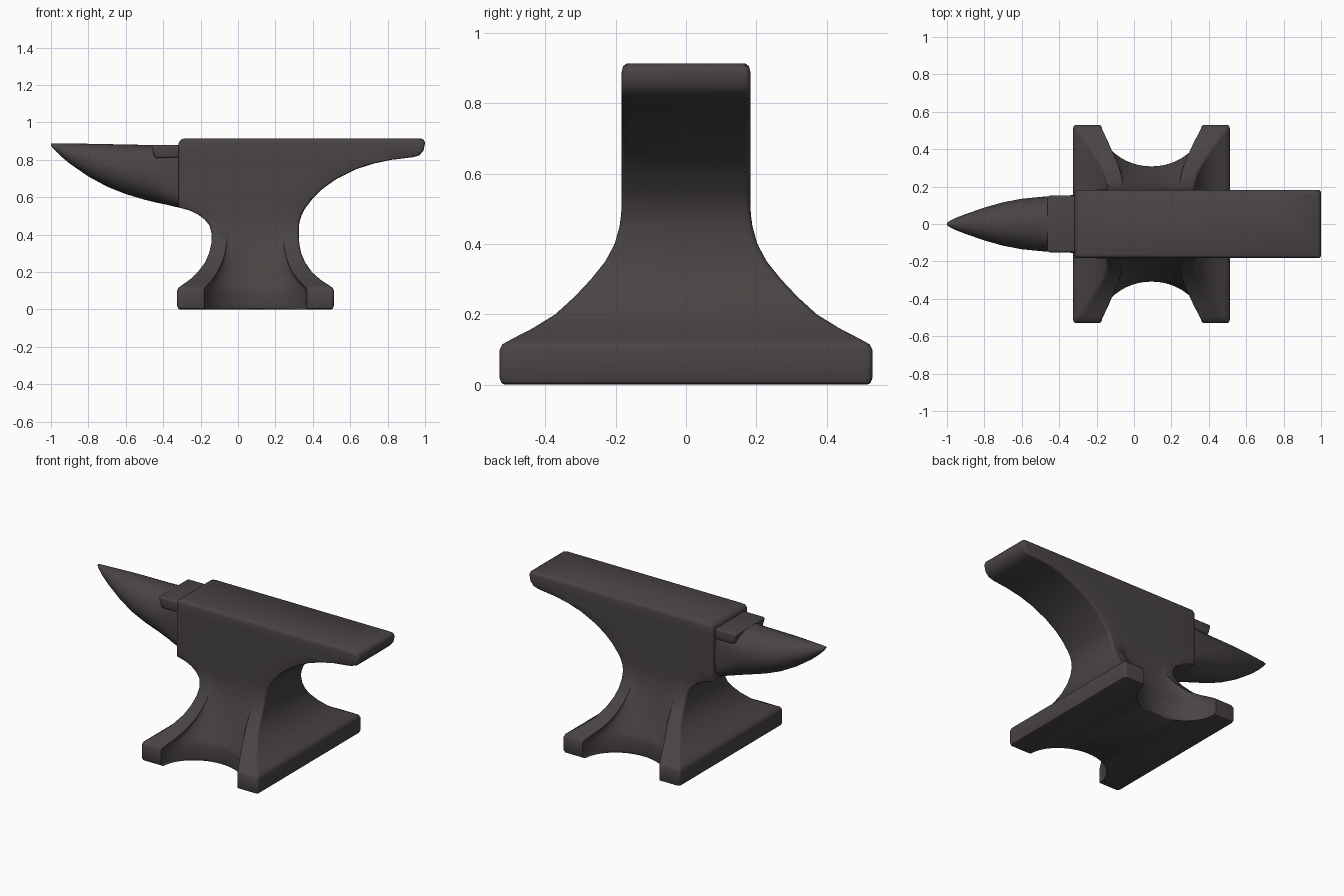
import bpy, bmesh, math

iron = bpy.data.materials.new("dark iron")
iron.diffuse_color = (0.066, 0.058, 0.056, 1)


def loft(name, rings, angle):
    """Skin a list of equal-length closed rings and cap both ends."""
    bm = bmesh.new()
    vs = [[bm.verts.new(p) for p in r] for r in rings]
    n = len(rings[0])
    for a, b in zip(vs, vs[1:]):
        for i in range(n):
            j = (i + 1) % n
            bm.faces.new((a[i], a[j], b[j], b[i]))
    bm.faces.new(vs[0][::-1])
    bm.faces.new(vs[-1])
    bmesh.ops.recalc_face_normals(bm, faces=bm.faces)
    me = bpy.data.meshes.new(name)
    bm.to_mesh(me)
    bm.free()
    return finish(name, me, angle)


def finish(name, me, angle):
    ob = bpy.data.objects.new(name, me)
    bpy.context.collection.objects.link(ob)
    me.materials.append(iron)
    bpy.ops.object.select_all(action='DESELECT')
    ob.select_set(True)
    bpy.context.view_layer.objects.active = ob
    bpy.ops.object.shade_smooth_by_angle(angle=math.radians(angle))
    return ob


# Body, feet and heel: height, left x, right x, half depth, half depth at the notch
rows = [
    (0.000, -.310, .497, .515, .298), (0.005, -.320, .507, .525, .305),
    (0.018, -.325, .512, .530, .308), (0.100, -.325, .512, .530, .308),
    (0.115, -.320, .507, .522, .305), (0.130, -.300, .486, .495, .298),
    (0.160, -.257, .440, .437, .284), (0.200, -.215, .395, .372, .265),
    (0.250, -.177, .360, .317, .243), (0.300, -.155, .338, .270, .224),
    (0.350, -.143, .328, .230, .206), (0.400, -.140, .325, .203, .194),
    (0.450, -.153, .326, .189, .186), (0.480, -.177, .332, .185, .184),
    (0.510, -.217, .343, .183, .183), (0.530, -.260, .353, .183, .183),
    (0.545, -.317, .362, .183, .183), (0.600, -.317, .405, .183, .183),
    (0.650, -.317, .458, .183, .183), (0.700, -.317, .530, .183, .183),
    (0.750, -.317, .632, .183, .183), (0.780, -.317, .725, .183, .183),
    (0.800, -.317, .820, .183, .183), (0.814, -.317, .935, .183, .183),
    (0.824, -.317, .970, .183, .183), (0.850, -.317, .992, .183, .183),
    (0.890, -.317, 1.00, .183, .183), (0.906, -.308, .994, .179, .179),
    (0.914, -.290, .980, .168, .168)]


def body_ring(z, xl, xr, Y, yc):
    r = 0.016
    side = []
    for k in range(5):                                   # rounded left corner
        a = math.pi / 2 * k / 4
        side.append((xl + r - r * math.cos(a), Y - r + r * math.sin(a)))
    tip = 0.172 * (xr - xl)
    c, w = (xl + xr) / 2, (xr - xl) / 2 - tip
    for k in range(25):                                  # elliptical notch
        t = math.pi * k / 24
        side.append((c - w * math.cos(t), Y - (Y - yc) * math.sin(t) ** 1.05))
    for k in range(5):                                   # rounded right corner
        a = math.pi / 2 * k / 4
        side.append((xr - r + r * math.sin(a), Y - r + r * math.cos(a)))
    return [(x, y, z) for x, y in side] + [(x, -y, z) for x, y in side[::-1]]


loft("anvil_body", [body_ring(*r) for r in rows], 40)

# Horn: x, half width, bottom z, top z, squareness
horn = [(-1.0, .006, .876, .888, 2), (-.985, .017, .857, .888, 2),
        (-.95, .034, .822, .887, 2), (-.9, .053, .780, .887, 2),
        (-.8, .088, .711, .886, 2), (-.7, .116, .657, .884, 2),
        (-.6, .135, .617, .882, 2), (-.5, .145, .587, .880, 2.1),
        (-.43, .149, .570, .879, 2.5), (-.38, .152, .560, .879, 3.2),
        (-.31, .155, .543, .878, 4), (-.25, .155, .530, .878, 4)]


def horn_ring(x, w, b, t, e, n=48):
    pts = []
    for k in range(n):
        a = 2 * math.pi * k / n
        c, s = math.cos(a), math.sin(a)
        pts.append((x, w * math.copysign(abs(c) ** (2 / e), c),
                    (b + t) / 2 + (t - b) / 2 * math.copysign(abs(s) ** (2 / e), s)))
    return pts


loft("horn", [horn_ring(*h) for h in horn], 50)

# Step block between face and horn
bm = bmesh.new()
bmesh.ops.create_cube(bm, size=1)
for v in bm.verts:
    v.co = (-.375 + v.co.x * .18, v.co.y * .304, .845 + v.co.z * .07)
    if v.co.z < .84 and v.co.x < -.4:
        v.co.x += .02
bmesh.ops.bevel(bm, geom=bm.edges[:], offset=.012, segments=3, profile=.5, affect='EDGES')
me = bpy.data.meshes.new("step_block")
bm.to_mesh(me)
bm.free()
finish("step_block", me, 40)
